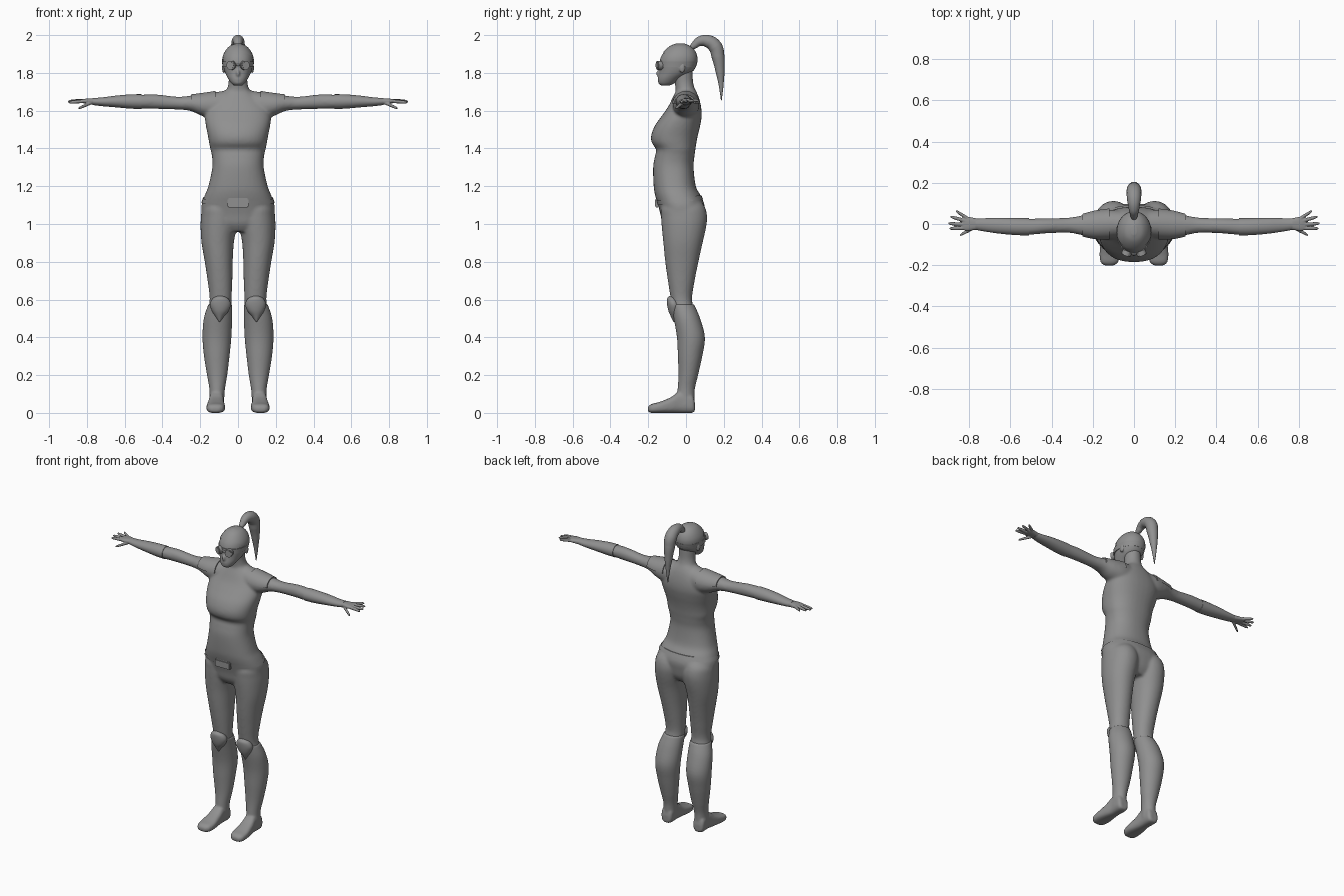
import bpy, bmesh, math
from mathutils import Vector, Matrix

if "Cube" in bpy.data.objects:
    bpy.data.objects.remove(bpy.data.objects["Cube"])

grey = bpy.data.materials.new("plain grey")
grey.use_nodes = True
grey.diffuse_color = (0.28, 0.28, 0.28, 1)
grey.node_tree.nodes["Principled BSDF"].inputs["Base Color"].default_value = (0.28, 0.28, 0.28, 1)
parts = []


def finish(name, bm, voxel=0, smooth=0):
    """Turn a bmesh into an object, optionally fused by a voxel remesh."""
    bmesh.ops.recalc_face_normals(bm, faces=bm.faces)
    mesh = bpy.data.meshes.new(name)
    bm.to_mesh(mesh)
    bm.free()
    ob = bpy.data.objects.new(name, mesh)
    bpy.context.scene.collection.objects.link(ob)
    if voxel:
        fuse = ob.modifiers.new("fuse", 'REMESH')
        fuse.mode = 'VOXEL'
        fuse.voxel_size = voxel
        soften = ob.modifiers.new("soften", 'SMOOTH')
        soften.factor = 0.5
        soften.iterations = smooth
        bake(ob)
    ob.data.materials.clear()
    ob.data.materials.append(grey)
    parts.append(ob)
    return ob


def bake(ob):
    deps = bpy.context.evaluated_depsgraph_get()
    mesh = bpy.data.meshes.new_from_object(ob.evaluated_get(deps))
    ob.modifiers.clear()
    ob.data = mesh


def spline(rows, steps):
    """Smooth curve through rows of numbers."""
    out = []
    for i in range(len(rows) - 1):
        a, b, c, d = (rows[min(max(k, 0), len(rows) - 1)] for k in range(i - 1, i + 3))
        for s in range(steps):
            t = s / steps
            out.append([q + t / 2 * (r - p + t * (2 * p - 5 * q + 4 * r - w + t * (3 * (q - r) + w - p)))
                        for p, q, r, w in zip(a, b, c, d)])
    return out + [list(rows[-1])]


def loft(bm, axis, rows, side=1, grow=0, power=2.0, steps=5, count=36):
    """Skin rows of (position, a min, a max, b min, b max) along an axis."""
    others = [k for k in range(3) if k != axis]
    rings = []
    for t, a0, a1, b0, b1 in spline(rows, steps):
        ring = []
        for k in range(count):
            ang = math.tau * k / count
            c, s = math.cos(ang), math.sin(ang)
            co = [0, 0, 0]
            co[axis] = t
            co[others[0]] = (a0 + a1) / 2 + ((a1 - a0) / 2 + grow) * math.copysign(abs(c) ** (2 / power), c)
            co[others[1]] = (b0 + b1) / 2 + ((b1 - b0) / 2 + grow) * math.copysign(abs(s) ** (2 / power), s)
            ring.append(bm.verts.new((co[0] * side, co[1], co[2])))
        rings.append(ring)
    for lo, hi in zip(rings, rings[1:]):
        for k in range(count):
            n = (k + 1) % count
            bm.faces.new((lo[k], lo[n], hi[n], hi[k]))
    bm.faces.new(rings[0])
    bm.faces.new(rings[-1])


def centred(rows):
    return [(z, -w, w, y0, y1) for z, w, y0, y1 in rows]


def cut(bm, point, normal):
    """Keep only what lies on the normal's side of a plane."""
    bmesh.ops.bisect_plane(bm, geom=bm.verts[:] + bm.edges[:] + bm.faces[:], plane_co=point,
                           plane_no=normal, clear_inner=True)


def ball(bm, centre, size):
    m = Matrix.Translation(centre) @ Matrix.Diagonal((*size, 1))
    bmesh.ops.create_uvsphere(bm, u_segments=20, v_segments=12, radius=1, matrix=m)


# Section tables
torso = centred([
    (.96, .1, -.1, .06), (1.0, .165, -.125, .085), (1.05, .19, -.135, .095), (1.1, .193, -.148, .098),
    (1.15, .177, -.163, .078), (1.2, .157, -.171, .052), (1.3, .136, -.174, .04), (1.36, .138, -.164, .045),
    (1.395, .146, -.158, .05), (1.43, .153, -.181, .055), (1.47, .16, -.184, .063), (1.52, .17, -.165, .075),
    (1.57, .175, -.13, .083), (1.62, .16, -.095, .08), (1.67, .11, -.07, .068), (1.71, .06, -.05, .05)])
neck = centred([(1.64, .085, -.06, .055), (1.7, .064, -.055, .05), (1.75, .05, -.06, .038), (1.82, .05, -.075, .035)])
thigh = [(1.13, .03, .15, -.09, .07), (1.09, .01, .188, -.13, .1), (1.04, .003, .196, -.132, .112),
         (.98, .008, .198, -.128, .106), (.9, .022, .193, -.12, .088), (.8, .028, .176, -.11, .066),
         (.7, .03, .161, -.096, .046), (.6, .034, .15, -.08, .032), (.53, .035, .165, -.065, .05)]
shin = [(.575, .033, .154, -.077, .04), (.5, .034, .178, -.062, .072), (.4, .038, .185, -.045, .097),
        (.3, .048, .177, -.04, .083), (.2, .06, .161, -.037, .061), (.12, .073, .148, -.042, .043),
        (.04, .077, .15, -.05, .042)]
foot = [(.047, .09, .14, .01, .055), (.03, .077, .152, 0, .1), (-.03, .076, .152, 0, .115),
        (-.08, .073, .16, 0, .083), (-.14, .068, .167, 0, .058), (-.185, .077, .162, 0, .046),
        (-.202, .1, .142, .008, .03)]
arm = [(.03, -.06, .06, 1.56, 1.713), (.12, -.07, .07, 1.555, 1.698), (.19, -.068, .06, 1.572, 1.688),
       (.25, -.055, .043, 1.598, 1.68), (.32, -.043, .031, 1.606, 1.674), (.43, -.046, .028, 1.609, 1.686),
       (.51, -.053, .026, 1.611, 1.685), (.57, -.052, .027, 1.613, 1.684), (.65, -.045, .028, 1.62, 1.677),
       (.72, -.035, .026, 1.626, 1.668), (.77, -.026, .023, 1.632, 1.665)]
head = centred([
    (1.732, .02, -.13, -.09), (1.745, .036, -.146, -.06), (1.77, .053, -.148, -.025), (1.8, .068, -.143, .025),
    (1.83, .077, -.141, .048), (1.86, .081, -.14, .057), (1.89, .077, -.13, .056), (1.92, .062, -.108, .043),
    (1.943, .04, -.08, .018), (1.955, .01, -.05, -.01)])

# Body: torso, neck, arms and thighs fused
bm = bmesh.new()
loft(bm, 2, torso, power=2.3)
loft(bm, 2, neck)
for side in (1, -1):
    loft(bm, 2, thigh, side, power=2.1)
    loft(bm, 0, arm, side)
finish("body", bm, 0.008, 8)

# Head with nose and ears
bm = bmesh.new()
loft(bm, 2, head, power=2.1)
ball(bm, (0, -.143, 1.797), (.011, .014, .02))
ball(bm, (0, -.143, 1.768), (.02, .007, .008))
for side in (1, -1):
    ball(bm, (side * .077, -.02, 1.825), (.008, .015, .026))
finish("head", bm, 0.005, 4)

# Hair cap and swept ponytail
bm = bmesh.new()
loft(bm, 2, head, grow=.003, power=2.1)
cut(bm, (0, -.115, 1.905), (0, .5, .8))
finish("hair_cap", bm)

curve = bpy.data.curves.new("ponytail", 'CURVE')
curve.dimensions = '3D'
curve.bevel_depth = 1
curve.bevel_resolution = 6
path = curve.splines.new('BEZIER')
tail = [(.02, 1.925, .01), (.045, 1.947, .019), (.075, 1.968, .026), (.12, 1.966, .034), (.155, 1.938, .037),
        (.17, 1.885, .034), (.18, 1.81, .024), (.186, 1.73, .012), (.187, 1.655, .002)]
path.bezier_points.add(len(tail) - 1)
for p, (y, z, r) in zip(path.bezier_points, tail):
    p.co = (0, y, z)
    p.radius = r
    p.handle_left_type = p.handle_right_type = 'AUTO'
curve.use_fill_caps = True
ponytail = bpy.data.objects.new("ponytail", curve)
bpy.context.scene.collection.objects.link(ponytail)
bpy.context.view_layer.update()
mesh = bpy.data.meshes.new_from_object(ponytail.evaluated_get(bpy.context.evaluated_depsgraph_get()))
bpy.data.objects.remove(ponytail)
bm = bmesh.new()
bm.from_mesh(mesh)
finish("ponytail", bm)

# Goggles: strap, lenses and bridge
bm = bmesh.new()
loft(bm, 2, [r for r in head if 1.82 < r[0] < 1.87], grow=.004, power=2.1)
finish("goggle_strap", bm)
bm = bmesh.new()
for side in (1, -1):
    place = Matrix.Translation((side * .034, -.138, 1.84)) @ Matrix.Rotation(side * .35, 4, 'Z') \
        @ Matrix.Rotation(math.pi / 2, 4, 'X')
    for r, depth in ((.024, .03), (.018, .036)):
        bmesh.ops.create_cone(bm, cap_ends=True, segments=28, radius1=r, radius2=r, depth=depth, matrix=place)
ball(bm, (0, -.144, 1.842), (.016, .008, .006))
finish("goggle_lenses", bm)

# Belt, tilted up towards the back, and buckle
bm = bmesh.new()
loft(bm, 2, [r for r in torso if 1.04 < r[0] < 1.16], grow=.004, power=2.3)
cut(bm, (0, -.15, 1.125), (0, .12, -1))
cut(bm, (0, -.15, 1.1), (0, -.12, 1))
finish("belt", bm)
bm = bmesh.new()
bmesh.ops.create_cube(bm, size=1, matrix=Matrix.Translation((0, -.153, 1.112)) @ Matrix.Diagonal((.11, .024, .05, 1)))
bmesh.ops.bevel(bm, geom=bm.edges[:], offset=.006, segments=2, affect='EDGES')
finish("belt_buckle", bm)

# Paired gear and hands
fingers = [((.81, .028, 1.652), (.866, .064, 1.655)), ((.815, .014, 1.652), (.892, .036, 1.652)),
           ((.815, -.004, 1.651), (.902, .003, 1.648)), ((.815, -.02, 1.65), (.896, -.022, 1.644)),
           ((.77, -.014, 1.645), (.845, -.054, 1.612))]
palm = [(.75, -.026, .024, 1.632, 1.665), (.78, -.03, .03, 1.634, 1.665), (.81, -.034, .036, 1.638, 1.663),
        (.832, -.028, .032, 1.642, 1.659)]
pad = [(.62, .082, .108, -.086, -.06), (.605, .052, .134, -.1, -.045), (.575, .038, .148, -.1, -.03),
       (.54, .05, .138, -.093, -.03), (.51, .074, .121, -.08, -.03), (.482, .094, .101, -.066, -.045)]
for side, label in ((1, "left"), (-1, "right")):
    bm = bmesh.new()
    loft(bm, 2, shin, side, grow=.003)
    loft(bm, 1, foot, side, power=2.8)
    finish(label + "_boot", bm, 0.006, 4)

    bm = bmesh.new()
    loft(bm, 2, pad, side)
    finish(label + "_knee_pad", bm)

    bm = bmesh.new()
    loft(bm, 0, [r for r in arm if r[0] > .5], side, grow=.002)
    finish(label + "_bracer", bm)

    bm = bmesh.new()
    loft(bm, 0, arm[1:4], side, grow=.006)
    cut(bm, (0, 0, 1.637), (0, 0, 1))
    finish(label + "_shoulder_pad", bm)

    bm = bmesh.new()
    loft(bm, 0, palm, side, power=2.5)
    for base, tip in fingers:
        rows = []
        for t, r in ((0, .01), (.5, .009), (.85, .0075), (1, .004)):
            x, y, z = Vector(base).lerp(Vector(tip), t)
            rows.append((x, y - r, y + r, z - r, z + r))
        loft(bm, 0, rows, side, count=14)
    finish(label + "_hand", bm, 0.003, 3)

# Smooth shading with sharp edges kept
bpy.ops.object.select_all(action='DESELECT')
for ob in parts:
    ob.select_set(True)
bpy.context.view_layer.objects.active = parts[0]
bpy.ops.object.shade_smooth_by_angle(angle=math.radians(40))
